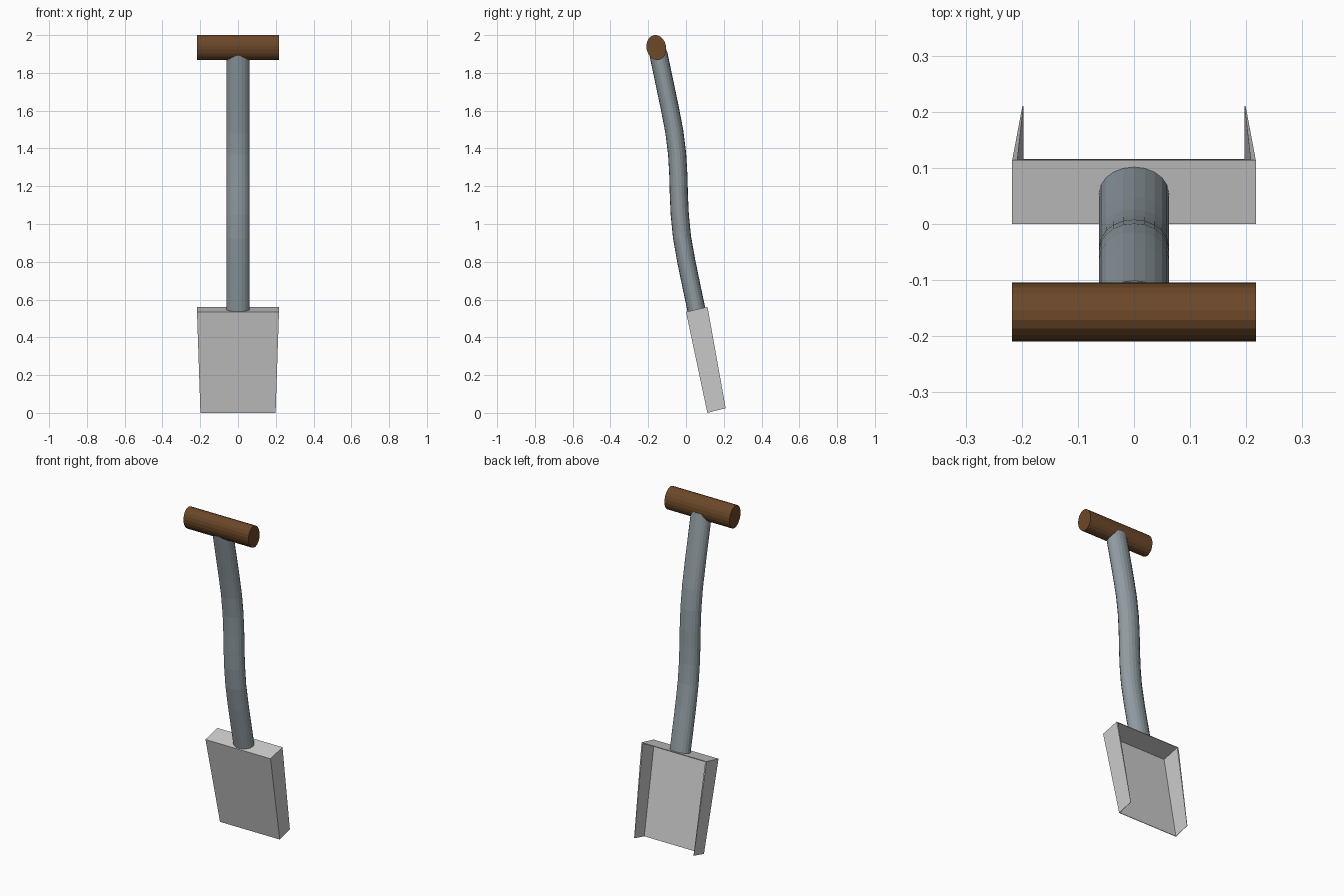
import bpy, bmesh, math
from mathutils import Vector

if "Cube" in bpy.data.objects:
    bpy.data.objects.remove(bpy.data.objects["Cube"])


def material(name, rgb):
    m = bpy.data.materials.new(name)
    m.diffuse_color = (*rgb, 1)
    m.use_nodes = True
    m.node_tree.nodes["Principled BSDF"].inputs["Base Color"].default_value = m.diffuse_color
    return m


def finish(name, bm, mat=None):
    bmesh.ops.recalc_face_normals(bm, faces=bm.faces)
    me = bpy.data.meshes.new(name)
    bm.to_mesh(me)
    bm.free()
    ob = bpy.data.objects.new(name, me)
    bpy.context.collection.objects.link(ob)
    if mat:
        me.materials.append(mat)
    return ob


SIDES = 20
steel = material("shaft_grey", (0.28, 0.33, 0.36))
wood = material("handle_brown", (0.15, 0.065, 0.022))

# Shaft: elliptical section swept along an S-bent (y, z) path
path = [Vector((0, y, z)) for y, z in [
    (0.055, 0.546), (0.029, 0.67), (0.002, 0.80), (-0.021, 0.93),
    (-0.033, 1.05), (-0.038, 1.16), (-0.040, 1.25), (-0.047, 1.37),
    (-0.062, 1.49), (-0.087, 1.62), (-0.148, 1.91)]]
bm = bmesh.new()
rings = []
for i, p in enumerate(path):
    t = (path[min(i + 1, len(path) - 1)] - path[max(i - 1, 0)]).normalized()
    n = t.cross(Vector((1, 0, 0)))
    angles = [2 * math.pi * k / SIDES for k in range(SIDES)]
    rings.append([bm.verts.new(p + Vector((0.062 * math.cos(a), 0, 0))
                               + n * 0.048 * math.sin(a)) for a in angles])
for r, s in zip(rings, rings[1:]):
    for k in range(SIDES):
        j = (k + 1) % SIDES
        bm.faces.new((r[k], r[j], s[j], s[k]))
bm.faces.new(rings[0])
bm.faces.new(rings[-1])
finish("shaft", bm, steel)

# Cross handle: flattened cylinder along x, tilted with the shaft
bm = bmesh.new()
bmesh.ops.create_cone(bm, cap_ends=True, segments=SIDES, radius1=1, radius2=1, depth=0.434)
tilt = math.radians(12)
for v in bm.verts:
    a, b, x = v.co.x * 0.067, v.co.y * 0.052, v.co.z
    v.co = (x, -a * math.sin(tilt) + b * math.cos(tilt) - 0.157,
            a * math.cos(tilt) + b * math.sin(tilt) + 1.934)
finish("cross_handle", bm, wood)

# Blade: thin scoop, open at the back and the bottom
F0, B0 = Vector((0, 0, 0.535)), Vector((0, 0.114, 0.561))
F1, B1 = Vector((0, 0.113, 0.0)), Vector((0, 0.210, 0.025))


def level(bm, t, wall, floor):
    f, b = F0.lerp(F1, t), B0.lerp(B1, t)
    w = 0.217 + (0.199 - 0.217) * t - wall
    f = f.lerp(b, floor)
    return [bm.verts.new(p + Vector((x, 0, 0)))
            for x, p in ((-w, b), (-w, f), (w, f), (w, b))]


bm = bmesh.new()
outer = [level(bm, 0, 0, 0), level(bm, 1, 0, 0)]
inner = [level(bm, 0.008, 0.009, 0.03), level(bm, 1, 0.002, 0.03)]
for k in range(3):
    for top, bottom in (outer, inner):
        bm.faces.new((top[k], top[k + 1], bottom[k + 1], bottom[k]))
    bm.faces.new((outer[1][k], outer[1][k + 1], inner[1][k + 1], inner[1][k]))
bm.faces.new(outer[0])
bm.faces.new(inner[0])
for k in (0, 3):
    bm.faces.new((outer[0][k], inner[0][k], inner[1][k], outer[1][k]))
bm.faces.new((outer[0][0], outer[0][3], inner[0][3], inner[0][0]))
finish("blade", bm)
